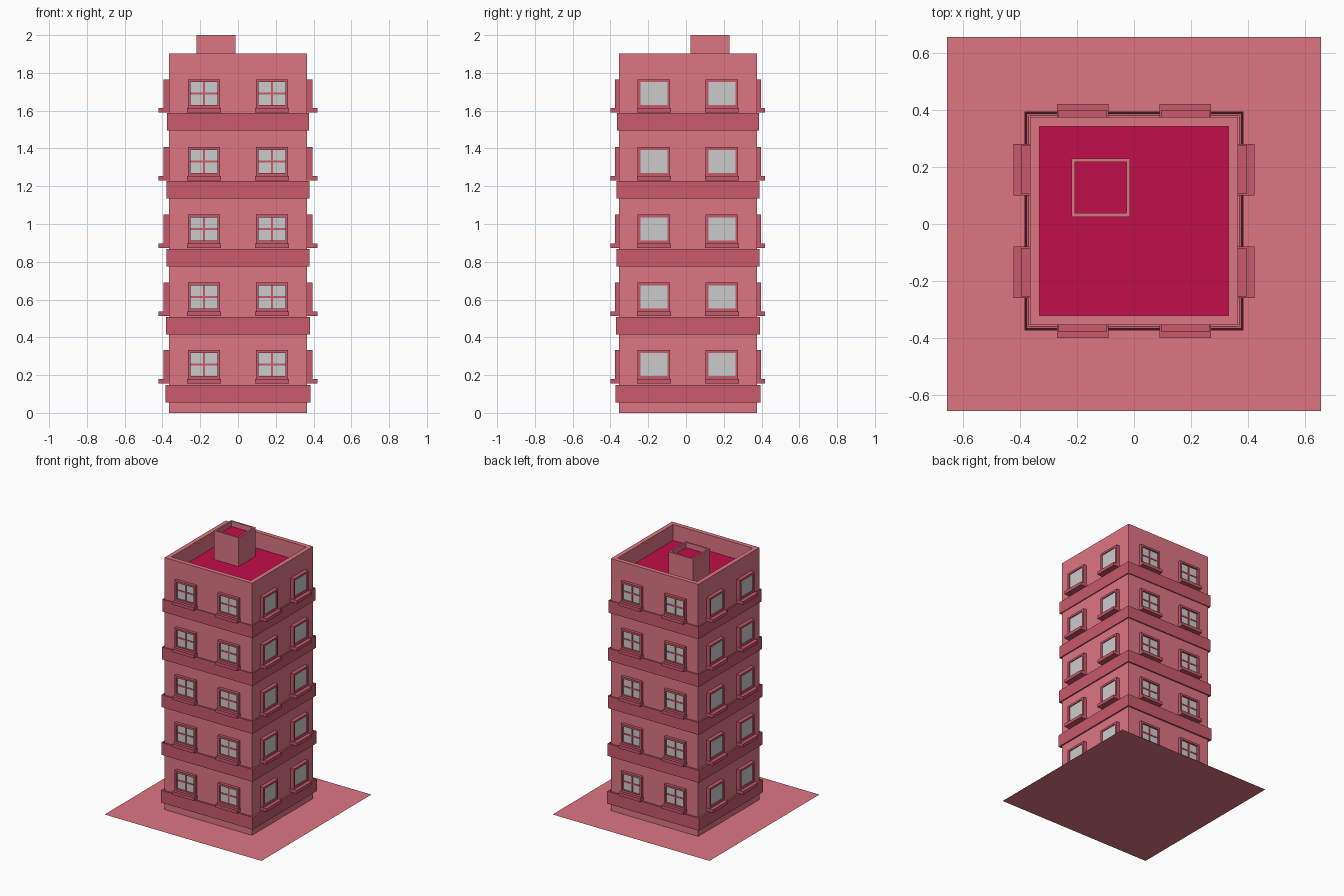
import bpy, bmesh
from mathutils import Matrix, Vector

if "Cube" in bpy.data.objects:
    bpy.data.objects.remove(bpy.data.objects["Cube"])

CY = 0.0105          # tower centre in y
STEP = 0.3585        # storey height
HALF = 0.365         # half width of the walls


def material(name, rgb):
    m = bpy.data.materials.new(name)
    m.diffuse_color = (*rgb, 1)
    m.use_nodes = True
    m.node_tree.nodes["Principled BSDF"].inputs["Base Color"].default_value = m.diffuse_color
    return m


WALL = material("wall_pink", (0.73, 0.18, 0.23))
TRIM = material("trim_pink", (0.58, 0.10, 0.15))
ROOF = material("roof_red", (0.54, 0.004, 0.07))


def add_box(bm, x0, x1, y0, y1, z0, z1):
    mat = Matrix.Translation(((x0 + x1) / 2, (y0 + y1) / 2, (z0 + z1) / 2))
    mat = mat @ Matrix.Diagonal((x1 - x0, y1 - y0, z1 - z0, 1))
    return bmesh.ops.create_cube(bm, size=1, matrix=mat)["verts"]


def finish(bm, name, *mats):
    me = bpy.data.meshes.new(name)
    bm.normal_update()
    bm.to_mesh(me)
    bm.free()
    for m in mats:
        me.materials.append(m)
    ob = bpy.data.objects.new(name, me)
    bpy.context.collection.objects.link(ob)
    return ob


def tray(name, x0, x1, y0, y1, z0, z1, rim, depth):
    """Box whose top is sunk inside a rim, with a red floor."""
    bm = bmesh.new()
    add_box(bm, x0, x1, y0, y1, z0, z1)
    bm.normal_update()
    top = max(bm.faces, key=lambda f: f.calc_center_median().z)
    bmesh.ops.inset_region(bm, faces=[top], thickness=rim)
    # second inset ring becomes the inner wall
    ret = bmesh.ops.extrude_discrete_faces(bm, faces=[top])
    floor = ret["faces"][0]
    bmesh.ops.translate(bm, verts=floor.verts, vec=(0, 0, -depth))
    floor.material_index = 1
    return finish(bm, name, WALL, ROOF)


# ground slab
bm = bmesh.new()
bmesh.ops.create_grid(bm, x_segments=1, y_segments=1, size=0.655)
finish(bm, "ground_plate", WALL)

# tower walls with parapet, and roof box
tray("tower_walls", -HALF, HALF, CY - HALF, CY + HALF, 0, 1.902, 0.047, 0.12)
tray("roof_box", -0.219, -0.014, 0.025, 0.23, 1.78, 2.0, 0.018, 0.04)

# storey bands, slightly narrower towards the top
for k in range(5):
    h = 0.383 - 0.0018 * k
    z = 0.055 + 0.36 * k
    bm = bmesh.new()
    add_box(bm, -h, h, CY - h, CY + h, z, z + 0.093)
    bm.normal_update()
    caps = [f for f in bm.faces if abs(f.normal.z) > 0.9]
    bmesh.ops.inset_individual(bm, faces=caps, thickness=h - HALF)
    bmesh.ops.delete(bm, geom=caps, context="FACES")
    finish(bm, f"storey_band_{k + 1}", TRIM)


def window_meshes():
    """Window on the wall plane y = 0, facing -y, origin at sill bottom."""
    w, g = 0.086, 0.072
    back, out = 0.004, -0.0205
    bm = bmesh.new()
    add_box(bm, -w, -g, out, back, 0.024, 0.177)          # side jambs
    add_box(bm, g, w, out, back, 0.024, 0.177)
    add_box(bm, -g, g, out, back, 0.162, 0.177)           # head
    add_box(bm, -g, g, out, back, 0.024, 0.040)           # bottom rail
    add_box(bm, -0.09, 0.09, -0.042, back, 0, 0.024)      # sill
    add_box(bm, -0.005, 0.005, -0.012, -0.004, 0.04, 0.162)   # glazing bars
    add_box(bm, -g, g, -0.011, -0.004, 0.096, 0.106)
    frame = finish(bm, "window_frame", TRIM)
    bm = bmesh.new()
    add_box(bm, -g, g, -0.007, 0.0, 0.04, 0.162)
    pane = finish(bm, "window_pane")
    return frame, pane


# two windows per storey on every side; side windows stand out further
sources = window_meshes()
for side in range(4):
    rot = Matrix.Rotation(side * 1.5707963, 4, "Z")
    reach = HALF + (0.0145 if side % 2 else 0.002)
    for k in range(5):
        for sx in (-0.18, 0.18):
            place = (Matrix.Translation((0, CY, 0)) @ rot
                     @ Matrix.Translation((sx, -reach, 0.155 + STEP * k)))
            for src in sources:
                ob = bpy.data.objects.new(src.name, src.data)
                ob.matrix_world = place
                bpy.context.collection.objects.link(ob)
                # deep side windows get stretched back to meet the wall
                if side % 2 and src is sources[0]:
                    ob.matrix_world = place @ Matrix.Translation((0, 0.012, 0)) @ Matrix.Diagonal((1, 1.28, 1, 1))
for src in sources:
    bpy.data.objects.remove(src)
